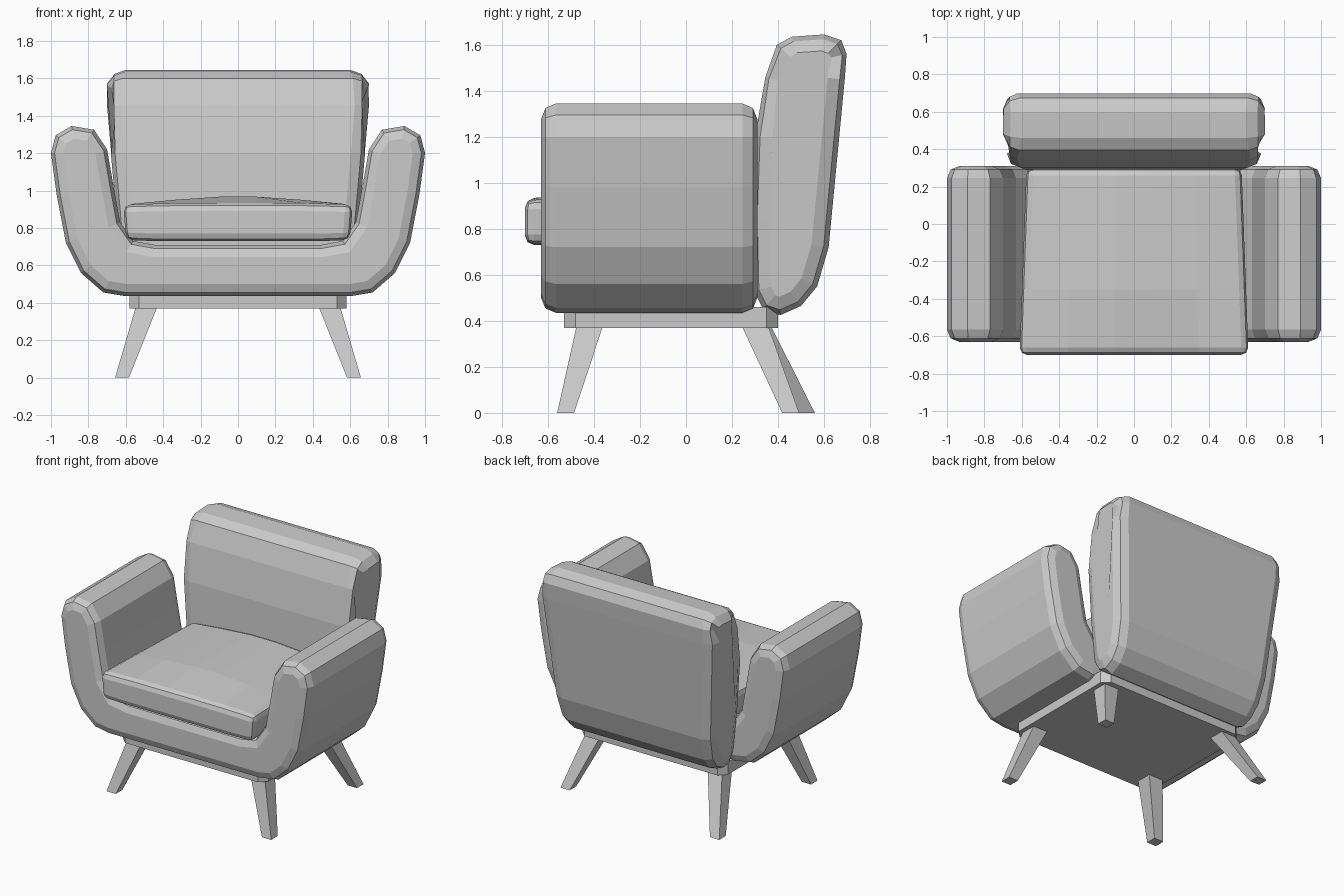
import bpy, bmesh
from mathutils import Vector

if "Cube" in bpy.data.objects:
    bpy.data.objects.remove(bpy.data.objects["Cube"])


def finish(name, bm, bevel=0.0, segments=2):
    bmesh.ops.recalc_face_normals(bm, faces=bm.faces)
    mesh = bpy.data.meshes.new(name)
    bm.to_mesh(mesh)
    bm.free()
    ob = bpy.data.objects.new(name, mesh)
    bpy.context.collection.objects.link(ob)
    if bevel:
        mod = ob.modifiers.new("soft_edges", 'BEVEL')
        mod.width = bevel
        mod.segments = segments
        mod.limit_method = 'ANGLE'
        mod.angle_limit = 0.98
    return ob


def prism(name, profile, axis, stations, warp=None, bevel=0.0, segments=2):
    """Sweep a closed 2D profile along an axis through the given stations."""
    place = {'x': lambda a, b, t: (t, a, b),
             'y': lambda a, b, t: (a, t, b),
             'z': lambda a, b, t: (a, b, t)}[axis]
    bm = bmesh.new()
    rings = []
    for t in stations:
        ring = []
        for a, b in profile:
            co = Vector(place(a, b, t))
            ring.append(bm.verts.new(warp(co) if warp else co))
        rings.append(ring)
    n = len(profile)
    for r0, r1 in zip(rings, rings[1:]):
        for i in range(n):
            j = (i + 1) % n
            bm.faces.new((r0[i], r0[j], r1[j], r1[i]))
    bm.faces.new(rings[0])
    bm.faces.new(rings[-1])
    return finish(name, bm, bevel, segments)


def mirrored(half):
    return half + [(-x, z) for x, z in reversed(half)]


# U-shaped shell: both arms and the base under the seat
shell = mirrored([(0.60, 0.435), (0.72, 0.455), (0.84, 0.56), (0.92, 0.72),
                  (0.97, 0.98), (1.0, 1.20), (0.975, 1.295), (0.89, 1.345),
                  (0.77, 1.325), (0.70, 1.22), (0.665, 1.02), (0.63, 0.83),
                  (0.56, 0.73), (0.45, 0.71)])
prism("arm_shell", shell, 'y', [-0.63, 0.31], bevel=0.065)


# Leaning backrest, wider towards the top
def back_warp(co):
    half = 0.61 + 0.09 * min(1.0, (co.z - 0.43) / 1.0)
    if co.z > 1.57:
        half -= 0.35 * (co.z - 1.57)
    return Vector((co.x * half, co.y, co.z))


back = [(0.295, 0.53), (0.335, 0.45), (0.41, 0.425), (0.50, 0.465),
        (0.57, 0.55), (0.62, 0.72), (0.69, 1.45), (0.698, 1.56),
        (0.675, 1.62), (0.60, 1.645), (0.46, 1.635), (0.395, 1.60),
        (0.345, 1.46), (0.30, 1.20), (0.288, 0.85)]
prism("backrest", back, 'x', [-1, 1], back_warp, bevel=0.075)


# Seat cushion, crowned on top and narrower at the rear
def seat_warp(co):
    x = co.x * (1 - 0.06 * (co.y + 0.70))
    edge = min(1.0, (co.y + 0.70) / 0.35)
    z = co.z - max(0.0, co.z - 0.93) * (1 - edge)
    return Vector((x, co.y, z))


cushion = mirrored([(0.45, 0.73), (0.60, 0.735), (0.615, 0.925),
                    (0.35, 0.95), (0.10, 0.967)])
prism("seat_cushion", cushion, 'y', [-0.70, -0.35, 0.0, 0.30], seat_warp,
      bevel=0.04)

# Wooden frame slab with chamfered corners
X, Y0, Y1, C = 0.58, -0.53, 0.40, 0.05
frame = [(X - C, Y0), (X, Y0 + C), (X, Y1 - C), (X - C, Y1),
         (C - X, Y1), (-X, Y1 - C), (-X, Y0 + C), (C - X, Y0)]
prism("frame", frame, 'z', [0.37, 0.46])


# Splayed, tapered legs
def leg(name, side, top_y, foot_y):
    bm = bmesh.new()
    bmesh.ops.create_cube(bm, size=2)
    for v in bm.verts:
        if v.co.z > 0:
            c, h, z = (side * 0.485, top_y), 0.058, 0.39
        else:
            c, h, z = (side * 0.62, foot_y), 0.037, 0.0
        v.co = (c[0] + v.co.x * h, c[1] + v.co.y * h, z)
    finish(name, bm)


leg("front_leg_right", 1, -0.415, -0.523)
leg("front_leg_left", -1, -0.415, -0.523)
leg("back_leg_right", 1, 0.295, 0.455)
leg("back_leg_left", -1, 0.305, 0.523)
